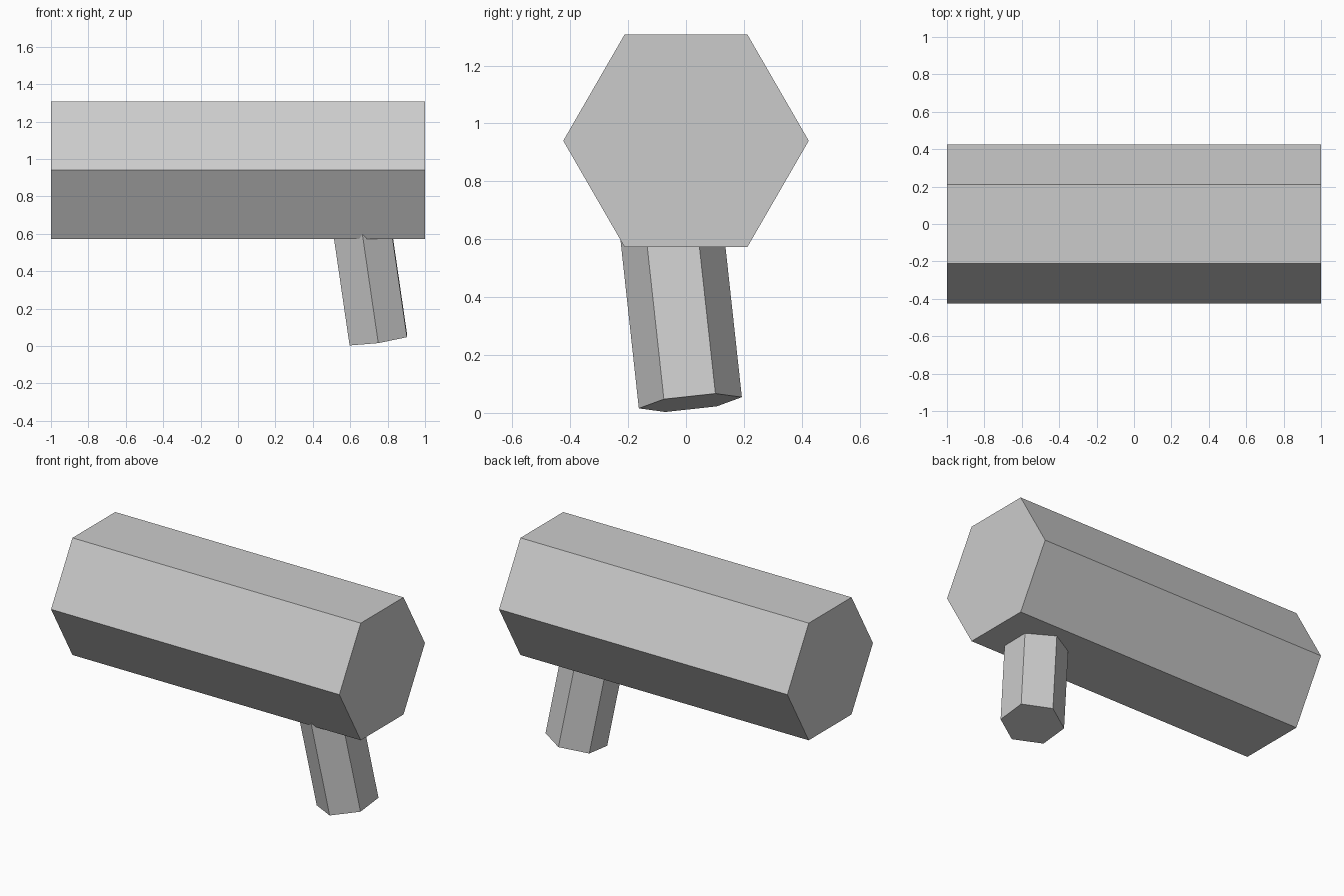
import bpy
from mathutils import Matrix, Vector

if "Cube" in bpy.data.objects:
    bpy.data.objects.remove(bpy.data.objects["Cube"])


def hex_prism(name, start, end, radius, corner):
    """Six-sided bar from start to end, with one corner towards 'corner'."""
    start, end = Vector(start), Vector(end)
    z = (end - start).normalized()
    c = Vector(corner)
    y = (c - z * c.dot(z)).normalized()
    x = y.cross(z)
    bpy.ops.mesh.primitive_cylinder_add(vertices=6, radius=radius, depth=(end - start).length)
    obj = bpy.context.object
    obj.name = obj.data.name = name
    rot = Matrix((x, y, z)).transposed().to_4x4()
    obj.matrix_world = Matrix.Translation((start + end) / 2) @ rot
    return obj


# Head: horizontal hexagonal bar
hex_prism("head", (-1, 0, 0.94), (1, 0, 0.94), 0.424, (0, 1, 0))

# Handle: tilted hexagonal stub, its top sunk into the head
foot = Vector((0.75, 0.015, 0.035))
axis = Vector((-0.146, -0.109, 1))
hex_prism("handle", foot, foot + axis * 0.72, 0.179, (0, 1, 0.109))
